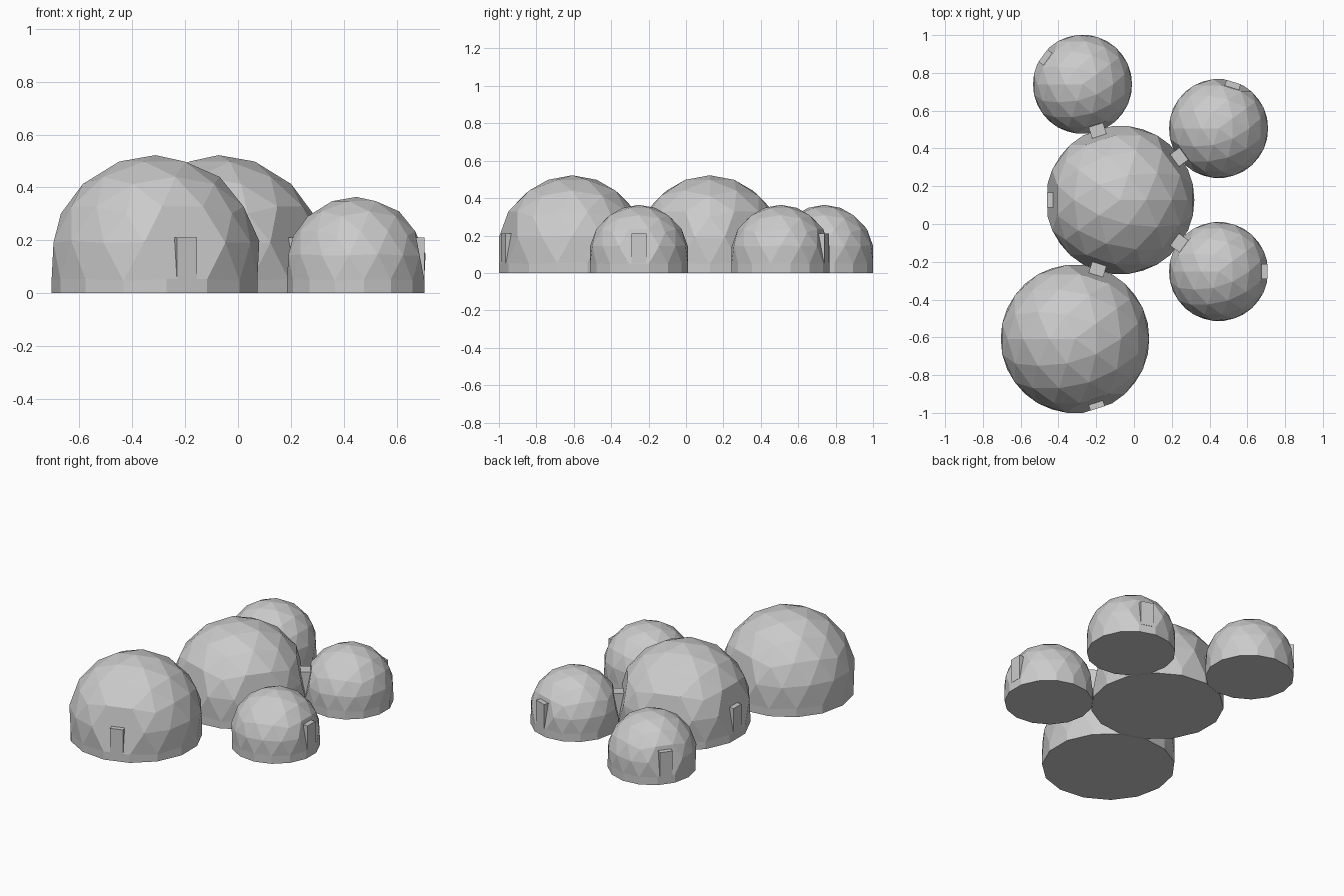
import bpy, bmesh
from math import sin, cos, radians, pi
from mathutils import Vector, Matrix

if "Cube" in bpy.data.objects:
    bpy.data.objects.remove(bpy.data.objects["Cube"])

BIG, SMALL = 0.40, 0.2667
APOTHEM = 0.966          # door wall distance / dome radius
DOOR_W, DOOR_TOP = 0.08, 0.21


def polar(deg, r=1.0, z=0.0):
    return Vector((r * cos(radians(deg)), r * sin(radians(deg)), z))


def unit_dome(corner):
    """Upper 5/8 of a frequency-3 geodesic sphere, corner = azimuth of a corner."""
    k = 5 ** -0.5
    top = Vector((0, 0, 1))
    up = [polar(corner + 72 * i, 2 * k, k) for i in range(5)]
    lo = [polar(corner + 36 + 72 * i, 2 * k, -k) for i in range(5)]
    bm = bmesh.new()
    for i in range(5):
        j = (i + 1) % 5
        for a, b, c in ((top, up[i], up[j]), (up[i], lo[i], up[j]), (lo[i], lo[j], up[j])):
            p = {(m, n): bm.verts.new(((a * (3 - m - n) + b * m + c * n) / 3).normalized())
                 for m in range(4) for n in range(4 - m)}
            for m in range(3):
                for n in range(3 - m):
                    bm.faces.new((p[m, n], p[m + 1, n], p[m, n + 1]))
                    if m + n < 2:
                        bm.faces.new((p[m + 1, n], p[m + 1, n + 1], p[m, n + 1]))
    bmesh.ops.remove_doubles(bm, verts=bm.verts[:], dist=1e-4)
    bmesh.ops.delete(bm, geom=[v for v in bm.verts if v.co.z < -0.3], context='VERTS')
    return bm


def finish(bm, name):
    bmesh.ops.recalc_face_normals(bm, faces=bm.faces[:])
    me = bpy.data.meshes.new(name)
    bm.to_mesh(me)
    bm.free()
    bpy.context.collection.objects.link(bpy.data.objects.new(name, me))


def dome(name, x, y, r, height, corner, doors):
    bm = unit_dome(corner)
    # flatten the hexagon of panels behind each door
    for d in doors:
        v = min(bm.verts, key=lambda w: (w.co - polar(d, 0.982, 0.187)).length)
        ring = [e.other_vert(v).co for e in v.link_edges]
        v.co = sum(ring, Vector()) / len(ring)
    for v in bm.verts:
        v.co = v.co * r + Vector((x, y, height - r))
    # low riser wall down to the ground, then the floor
    rim = [e for e in bm.edges if e.is_boundary]
    ext = bmesh.ops.extrude_edge_only(bm, edges=rim)['geom']
    for v in ext:
        if isinstance(v, bmesh.types.BMVert):
            v.co.z = 0
    floor = [e for e in bm.edges if e.is_boundary and all(v.co.z == 0 for v in e.verts)]
    bmesh.ops.contextual_create(bm, geom=floor)
    finish(bm, name)
    # door blocks, flush with the riser wall
    rim_z = height - r - 0.17 * r
    for n, d in enumerate(doors):
        out, depth = APOTHEM * r + 0.001, 0.05
        bm = bmesh.new()
        m = (Matrix.Translation((x, y, (DOOR_TOP + rim_z) / 2))
             @ Matrix.Rotation(radians(d), 4, 'Z')
             @ Matrix.Translation((out - depth / 2, 0, 0))
             @ Matrix.Diagonal((depth, DOOR_W, DOOR_TOP - rim_z, 1)))
        bmesh.ops.create_cube(bm, size=1, matrix=m)
        finish(bm, f"{name}_door_{n + 1}")


# central dome, with every neighbour set door to door against it
A = Vector((-0.0735, 0.127, 0))
dome("central_dome", A.x, A.y, BIG, 0.522, 0, (36, 108, 180, 252, 324))
for name, side, r, h, outer in (("front_dome", 252, BIG, 0.522, -72),
                                ("back_dome", 108, SMALL, 0.364, 144),
                                ("right_back_dome", 36, SMALL, 0.364, 72),
                                ("right_front_dome", -36, SMALL, 0.364, 0)):
    c = A + polar(side, APOTHEM * (BIG + r))
    dome(name, c.x, c.y, r, h, 180, (side + 180, outer))
